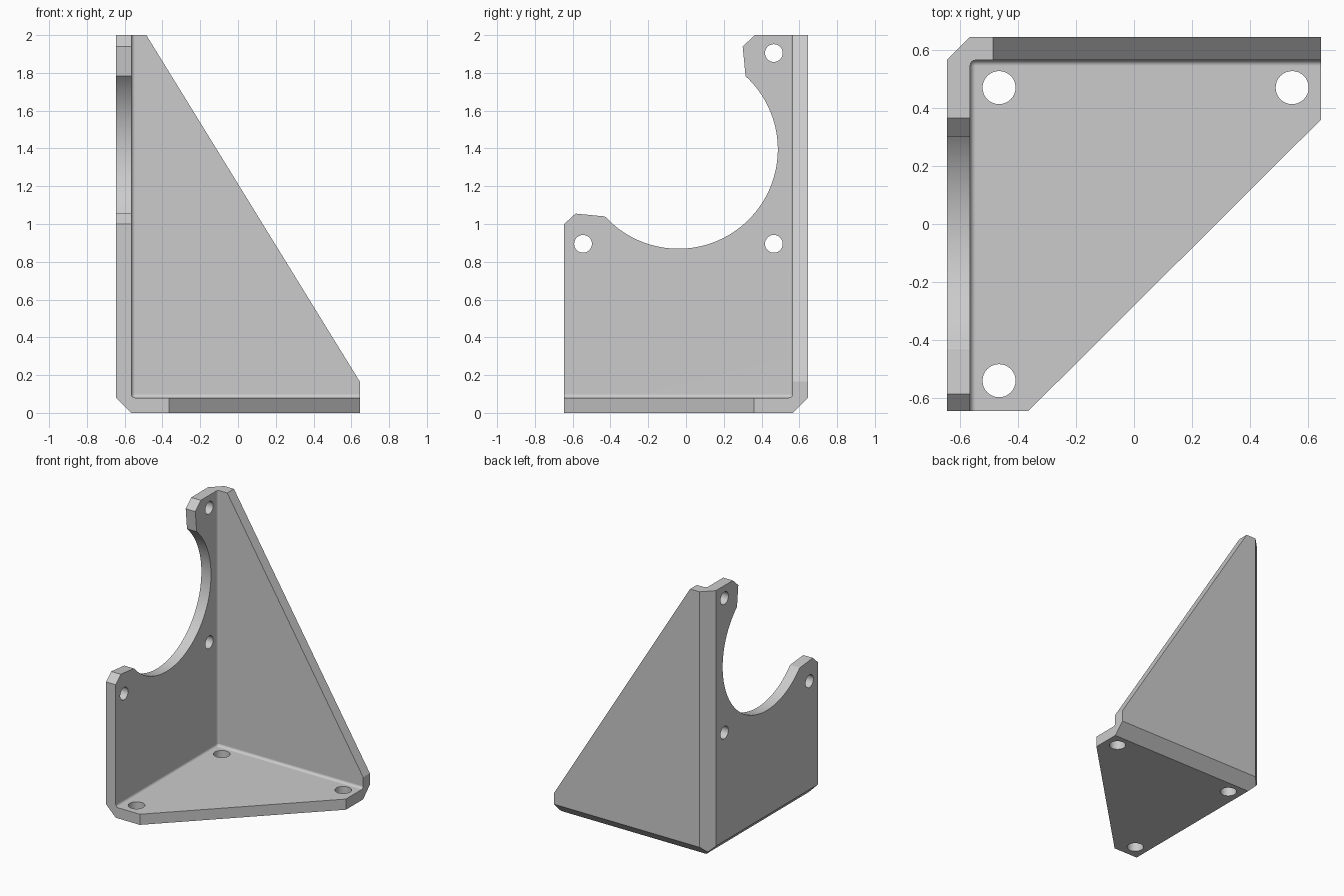
import bpy, bmesh
from math import radians, sin, cos, pi
from mathutils import Vector

if "Cube" in bpy.data.objects:
    bpy.data.objects.remove(bpy.data.objects["Cube"])

W = 0.645      # half width
T = 0.08       # wall thickness and outer chamfer
H = 2.0        # height
FILLET = 0.02

grey = bpy.data.materials.new("plain grey")
grey.use_nodes = True
COLOUR = (0.6, 0.6, 0.6, 1)
grey.diffuse_color = COLOUR
grey.node_tree.nodes["Principled BSDF"].inputs["Base Color"].default_value = COLOUR


def make_object(name, bm):
    bmesh.ops.recalc_face_normals(bm, faces=bm.faces)
    mesh = bpy.data.meshes.new(name)
    bm.to_mesh(mesh)
    bm.free()
    mesh.materials.append(grey)
    obj = bpy.data.objects.new(name, mesh)
    bpy.context.collection.objects.link(obj)
    return obj


def box(lo, hi):
    bm = bmesh.new()
    bmesh.ops.create_cube(bm, size=1)
    lo, hi = Vector(lo), Vector(hi)
    for v in bm.verts:
        v.co = (lo + hi) / 2 + v.co * (hi - lo)
    return bm


def prism(points, axis, start, end):
    """Extrude a 2D outline along x, y or z."""
    place = {"x": lambda a, b: (start, a, b),
             "y": lambda a, b: (a, start, b),
             "z": lambda a, b: (a, b, start)}[axis]
    bm = bmesh.new()
    face = bm.faces.new([bm.verts.new(place(a, b)) for a, b in points])
    step = Vector([(end - start) * (axis == k) for k in "xyz"])
    new = bmesh.ops.extrude_face_region(bm, geom=[face])["geom"]
    bmesh.ops.translate(bm, vec=step, verts=[g for g in new if isinstance(g, bmesh.types.BMVert)])
    return bm


def arc(cx, cy, r, a0, a1, n):
    return [(cx + r * cos(a0 + (a1 - a0) * i / n), cy + r * sin(a0 + (a1 - a0) * i / n))
            for i in range(n + 1)]


def circle(cx, cy, r):
    return arc(cx, cy, r, 0, 2 * pi, 32)[:-1]


def cut(target, bm):
    cutter = make_object("cutter", bm)
    cutter.hide_render = True
    mod = target.modifiers.new("cut", 'BOOLEAN')
    mod.operation = 'DIFFERENCE'
    mod.solver = 'EXACT'
    mod.object = cutter
    bpy.ops.object.modifier_apply(modifier=mod.name)
    bpy.data.objects.remove(cutter)


# Outer block with the three corner edges chamfered
bm = box((-W, -W, 0), (W, W, H))
for point, normal in (((-W + T, 0, 0), (-1, 0, -1)),
                      ((0, W - T, 0), (0, 1, -1)),
                      ((-W + T, W, 0), (-1, 1, 0))):
    bmesh.ops.bisect_plane(bm, geom=bm.verts[:] + bm.edges[:] + bm.faces[:], dist=1e-5,
                           plane_co=point, plane_no=normal, clear_outer=True)
    bmesh.ops.holes_fill(bm, edges=[e for e in bm.edges if e.is_boundary])
bracket = make_object("corner_bracket", bm)
bpy.context.view_layer.objects.active = bracket
bracket.select_set(True)

# Inside space, filleted where walls and base meet
bm = box((-W + T, -W - 0.2, T), (W + 0.2, W - T, H + 0.2))
corner = min(bm.verts, key=lambda v: v.co.x - v.co.y + v.co.z)
bmesh.ops.bevel(bm, geom=list(corner.link_edges), offset=FILLET, segments=4,
                profile=0.5, affect='EDGES')
cut(bracket, bm)

# Diagonal edge of the base
cut(bracket, prism([(-0.465, -0.745), (0.745, 0.46), (0.745, -0.745)], "z", -0.1, H + 0.1))

# Sloping edge of the back wall
cut(bracket, prism([(-0.547, 2.1), (0.745, 0.003), (0.745, 2.1)], "y", 0, W + 0.1))

# Side wall outline with its large round opening
outline = [(-0.745, 0.908), (-0.585, 1.055), (-0.43, 1.04)]
outline += arc(-0.04, 1.395, 0.526, radians(223), radians(407.5), 64)
outline += [(0.30, 1.94), (0.473, 2.1), (-0.745, 2.1)]
cut(bracket, prism(outline, "x", -W - 0.1, -W + 0.2))

# Screw holes in the side wall and the base
for y, z in ((-0.545, 0.895), (0.465, 0.895), (0.465, 1.905)):
    cut(bracket, prism(circle(y, z, 0.047), "x", -W - 0.1, -W + 0.2))
for x, y in ((-0.465, 0.47), (0.545, 0.47), (-0.465, -0.54)):
    cut(bracket, prism(circle(x, y, 0.057), "z", -0.1, 0.2))

# Smooth curved surfaces, keep the flats flat
bpy.ops.object.shade_smooth_by_angle(angle=radians(28))
weighted = bracket.modifiers.new("flat faces", 'WEIGHTED_NORMAL')
weighted.keep_sharp = True
